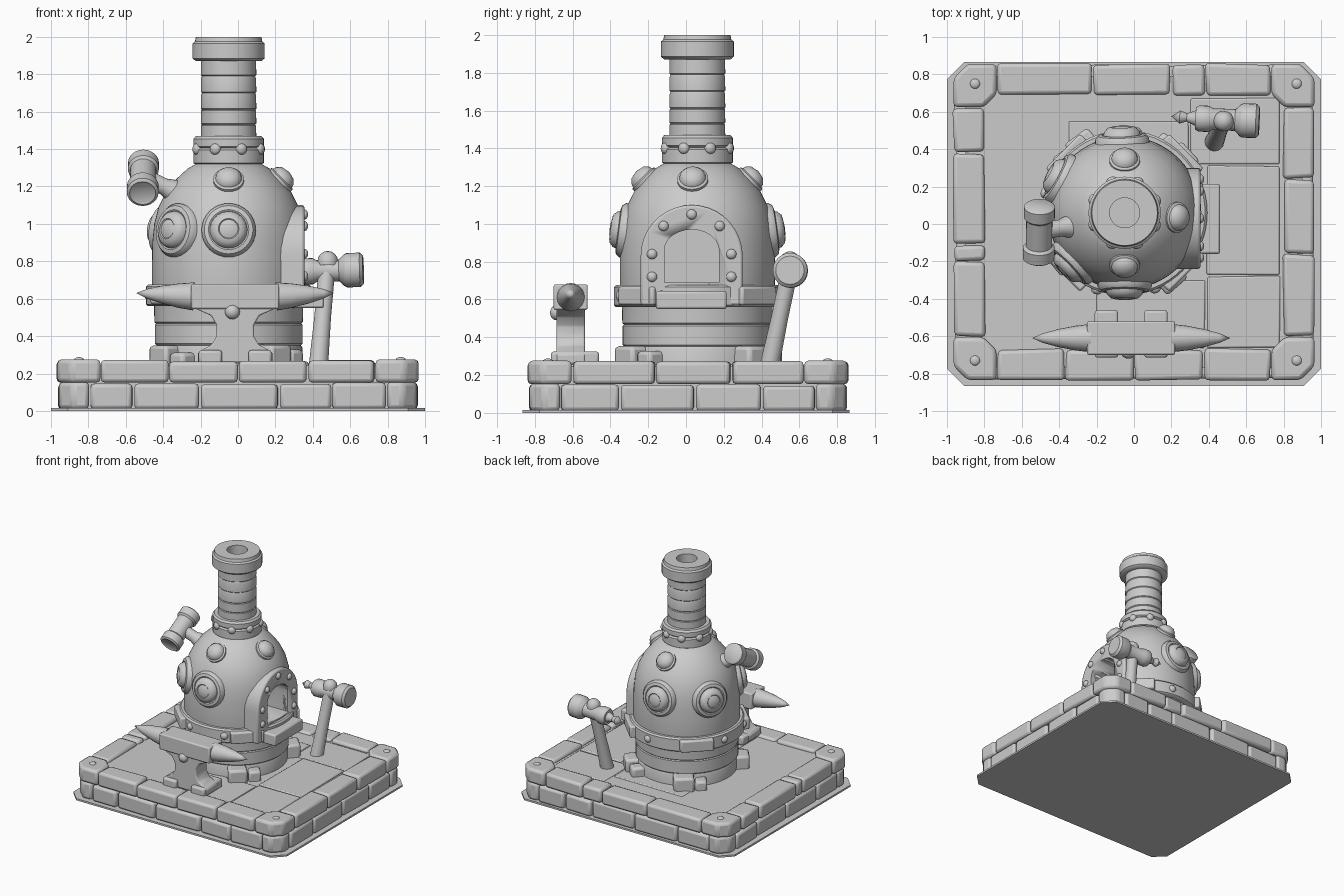
import bpy, bmesh, math, random
from mathutils import Vector, Matrix

if "Cube" in bpy.data.objects:
    bpy.data.objects.remove(bpy.data.objects["Cube"])

random.seed(4)
STONE = bpy.data.materials.new("grey_stone")
STONE.diffuse_color = (0.6, 0.6, 0.6, 1)
STONE.use_nodes = True
STONE.node_tree.nodes["Principled BSDF"].inputs["Base Color"].default_value = STONE.diffuse_color
CX, CY = -0.05, 0.06          # furnace axis


def finish(name, bm, bevel=0.0, matrix=None, angle=40):
    bmesh.ops.recalc_face_normals(bm, faces=bm.faces)
    me = bpy.data.meshes.new(name)
    bm.to_mesh(me)
    bm.free()
    if matrix:
        me.transform(matrix)
    me.materials.append(STONE)
    ob = bpy.data.objects.new(name, me)
    bpy.context.collection.objects.link(ob)
    me.shade_smooth()
    me.set_sharp_from_angle(angle=math.radians(angle))
    if bevel:
        m = ob.modifiers.new("Bevel", 'BEVEL')
        m.width, m.segments, m.limit_method = bevel, 2, 'ANGLE'
    return ob


def prism(name, poly, a, b, bevel=0.0, matrix=None):
    """Polygon in xy extruded from z=a to z=b."""
    bm = bmesh.new()
    f = bm.faces.new([bm.verts.new((x, y, a)) for x, y in poly])
    ext = bmesh.ops.extrude_face_region(bm, geom=[f])
    bmesh.ops.translate(bm, vec=(0, 0, b - a),
                        verts=[v for v in ext["geom"] if isinstance(v, bmesh.types.BMVert)])
    return finish(name, bm, bevel, matrix)


def box(name, x0, x1, y0, y1, z0, z1, bevel=0.02, matrix=None, jit=0.0):
    j = lambda: random.uniform(-jit, jit)
    poly = [(x0 + j(), y0 + j()), (x1 + j(), y0 + j()), (x1 + j(), y1 + j()), (x0 + j(), y1 + j())]
    return prism(name, poly, z0, z1 + j(), bevel, matrix)


def lathe(name, prof, matrix=None, n=48, closed=False, angle=40):
    """Revolve (radius, height) points about z."""
    bm = bmesh.new()
    rings = []
    for r, z in prof:
        if r < 1e-5:
            rings.append([bm.verts.new((0, 0, z))])
        else:
            rings.append([bm.verts.new((r * math.cos(math.tau * i / n), r * math.sin(math.tau * i / n), z))
                          for i in range(n)])
    for a, b in list(zip(rings, rings[1:])) + ([(rings[-1], rings[0])] if closed else []):
        for i in range(n):
            k = (i + 1) % n
            vs = [a[i % len(a)], a[k % len(a)], b[k % len(b)], b[i % len(b)]]
            bm.faces.new(list(dict.fromkeys(vs)))
    return finish(name, bm, 0, matrix, angle)


def aim(origin, direction):
    q = Vector(direction).to_track_quat('Z', 'Y')
    return Matrix.Translation(origin) @ q.to_matrix().to_4x4()


def between(name, a, b, prof, n=24):
    """Lathe along a-b; profile heights are fractions of the length."""
    a, b = Vector(a), Vector(b)
    d = b - a
    return lathe(name, [(r, t * d.length) for r, t in prof], aim(a, d), n)


def rivet(name, pos, direction, r, h):
    prof = [(r, -0.02)] + [(r * math.cos(t), h * math.sin(t)) for t in (0, .4, .8, 1.2)] + [(0, h)]
    lathe(name, [(0, -0.02)] + prof, aim(pos, direction), 16)


def on_axis(z=0.0):
    return Matrix.Translation((CX, CY, z))


def around(deg, r, z):
    a = math.radians(deg)
    return Vector((CX + r * math.cos(a), CY + r * math.sin(a), z))


def radial(deg, up=0.0):
    a = math.radians(deg)
    return Vector((math.cos(a), math.sin(a), up))


# Ground sheet and floor
c = 0.09
prism("ground_sheet", [(-1 + c, -.865), (1 - c, -.865), (1, -.865 + c), (1, .865 - c), (1 - c, .865),
                       (-1 + c, .865), (-1, .865 - c), (-1, -.865 + c)], 0, 0.015)
box("floor", -.9, .9, -.77, .79, 0.01, 0.245, 0)

# Paving slabs
for x0, x1, y0, y1 in [(.39, .78, -.27, .31), (.39, .78, -.66, -.28), (.3, .78, .32, .67),
                       (-.35, .29, .3, .55), (-.2, .38, -.66, -.3)]:
    box("paving_slab", x0, x1, y0, y1, .2, .255, .008, jit=.004)


# Two courses of border bricks
def course(z0, z1, corner, out, fronts, backs, lefts, rights):
    X, Y0, Y1, g = .965 + out, -.835 - out, .855 + out, .005
    for sx in (-1, 1):
        for y, sy in ((Y0, 1), (Y1, -1)):
            w, k = corner, .075
            pts = [(k, 0), (w, 0), (w, w * .7), (w * .7, w), (0, w), (0, k)]
            prism("corner_stone", [(sx * (X - px), y + sy * py) for px, py in pts], z0, z1 + .008, .022)
    for cuts, y0, y1 in ((fronts, Y0, Y0 + .165), (backs, Y1 - .165, Y1)):
        cuts = [-X + corner] + cuts + [X - corner]
        for a, b in zip(cuts, cuts[1:]):
            box("border_brick", a + g, b - g, y0, y1, z0, z1, .02, jit=.006)
    for cuts, x0, x1 in ((lefts, -X, -X + .165), (rights, X - .165, X)):
        cuts = [Y0 + corner] + cuts + [Y1 - corner]
        for a, b in zip(cuts, cuts[1:]):
            box("border_brick", x0, x1, a + g, b - g, z0, z1, .02, jit=.006)


course(.01, .148, .16, -.008, [-.56, -.2, .22, .5], [-.5, -.1, .3, .55], [-.4, 0, .4], [-.35, .05, .4])
course(.152, .268, .23, 0, [-.37, 0, .37], [-.22, .2, .38], [-.2, -.11, .38], [-.16, .24])
for x in (-.85, .87):
    for y in (-.73, .75):
        rivet("corner_stud", (x, y, .272), (0, 0, 1), .028, .016)

# Furnace body with a rounded dome, and its arched opening
body = lathe("furnace_body", [(0, .2), (.385, .2), (.39, .34), (.385, .35), (.395, .36), (.395, .46), (.388, .467),
                              (.397, .475), (.4, .6), (.41, .68), (.41, .8), (.408, .9), (.398, 1.0), (.375, 1.09),
                              (.335, 1.17), (.28, 1.24), (.22, 1.295), (.16, 1.33), (0, 1.34)], on_axis(), 64)


def arch(hw, z0, zs, rise, n=12):
    pts = [(.03 - hw, z0), (.03 + hw, z0)]
    return pts + [(.03 + hw * math.cos(math.pi * i / n), zs + rise * math.sin(math.pi * i / n)) for i in range(n + 1)]


YZ_X = Matrix(((0, 0, 1, 0), (1, 0, 0, 0), (0, 1, 0, 0), (0, 0, 0, 1)))   # profile in yz, extruded along x
frame = prism("door_frame", arch(.27, .57, .83, .27, 18), .1, .355, .012, YZ_X)
cutter = prism("opening_cutter", arch(.145, .69, .86, .11), .08, .7, 0, YZ_X)
cutter.hide_render = True
cutter.hide_viewport = True
for ob in (body, frame):
    m = ob.modifiers.new("Opening", 'BOOLEAN')
    m.object, m.operation, m.solver = cutter, 'DIFFERENCE', 'EXACT'
box("door_shelf", .22, .46, -.16, .215, .55, .645, .012)
for t in (0, 45, 90, 135, 180):
    a = math.radians(t)
    rivet("door_rivet", (.355, .03 + .21 * math.cos(a), .84 + .21 * math.sin(a)), (1, 0, 0), .027, .02)
for y in (-.18, .24):
    rivet("door_rivet", (.355, y, .72), (1, 0, 0), .027, .02)

# Iron band around the waist
lathe("waist_band", [(.37, .56), (.43, .56), (.442, .57), (.442, .665), (.43, .677), (.37, .677)], on_axis(), 64, True)
for d in range(40, 335, 42):
    rivet("band_rivet", around(d, .44, .62), radial(d), .03, .022)
for d in (45, 135, 225, 315):
    m = Matrix.Translation(around(d, .405, 0)) @ Matrix.Rotation(math.radians(d), 4, 'Z')
    box("band_plate", 0, .062, -.13, .13, .57, .668, .012, m)

# Footing stones
for d in (48, 128, 222, 312):
    m = Matrix.Translation(around(d, .4, 0)) @ Matrix.Rotation(math.radians(d), 4, 'Z')
    box("footing_stone", -.09, .08, -.12, .03, .22, .355, .02, m, .008)
    box("footing_stone", -.09, .06, .035, .13, .22, .32, .02, m, .008)

# Portholes
for d in (270, 224, 152, 92):
    lathe("porthole", [(0, -.06), (.145, -.06), (.145, .01), (.13, .03), (.108, .035), (.1, .03), (.095, .05),
                       (.075, .07), (.055, .075), (.05, .07), (.03, .078), (0, .08)],
          aim(around(d, .385, .965), radial(d, .13)), 32)

# Domed studs on the shoulder
for d in (270, 355, 90, 180):
    if d != 180:
        lathe("shoulder_stud", [(0, -.05), (.082, -.05), (.082, .008), (.07, .015), (.066, .03), (.045, .052), (0, .062)],
              aim(around(d, .28, 1.235), radial(d, 1.0)), 24)

# Chimney: collar, pipe and rim
lathe("chimney_collar", [(0, 1.3), (.17, 1.315), (.188, 1.325), (.188, 1.395), (.175, 1.405), (.188, 1.415),
                         (.188, 1.455), (.175, 1.47), (0, 1.47)], on_axis())
for i in range(8):
    rivet("collar_rivet", around(22 + 45 * i, .186, 1.4), radial(22 + 45 * i), .03, .02)
pipe = [(.08, 1.45)]
for z in (1.45, 1.53, 1.61, 1.7, 1.79):
    pipe += [(.142, z), (.148, z + .006), (.147, z + .075)]
lathe("chimney_pipe", pipe + [(.147, 1.89), (.08, 1.89)], on_axis(), closed=True)
lathe("chimney_rim", [(.08, 1.7), (.08, 2.0), (.175, 2.0), (.18, 1.975), (.193, 1.965), (.193, 1.885), (.175, 1.87), (.14, 1.87),
                      (.14, 1.7)], on_axis(), closed=True)
lathe("chimney_plug", [(0, 1.7), (.1, 1.7), (.1, 1.72), (0, 1.72)], on_axis())

# Steam whistle on the left shoulder
between("whistle_barrel", (-.51, -.19, 1.165), (-.505, .1, 1.33),
        [(0, .02), (.06, .02), (.07, 0), (.085, .03), (.085, .22), (.07, .26), (.07, .74), (.083, .78), (.083, .97), (.07, 1), (0, 1)])
between("whistle_stem", (-.5, -.04, 1.25), (-.27, 0, 1.14), [(0, 0), (.045, 0), (.045, .45), (.07, .75), (.09, 1), (0, 1)])

# Hammer leaning at the back right
between("hammer_handle", (.43, .44, .24), (.475, .55, .76), [(0, 0), (.052, 0), (.045, .5), (.045, 1), (0, 1)])
between("hammer_head", (.33, .565, .745), (.67, .55, .755),
        [(0, 0), (.06, 0), (.07, .05), (.07, .2), (.058, .27), (.058, .62), (.085, .7), (.092, .74), (.092, .95), (.075, 1), (0, 1)])
between("hammer_spike", (.35, .565, .745), (.2, .575, .74), [(0, 0), (.05, 0), (.022, .45), (.035, .7), (0, 1)], 12)
rivet("hammer_cap", (.48, .55, .8), (0, 0, 1), .055, .055)

# Anvil: curved waist profile, top block, feet and horns
half = [(.2, .26), (.2, .31), (.17, .33), (.125, .355), (.1, .4), (.1, .46), (.13, .51), (.22, .55)]
XZ_Y = Matrix(((1, 0, 0, 0), (0, 0, 1, 0), (0, 1, 0, 0), (0, 0, 0, 1)))   # profile in xz, extruded along y
ax, ay = -.015, -.61
prism("anvil_waist", [(ax + x, z) for x, z in half] + [(ax - x, z) for x, z in reversed(half)],
      ay - .075, ay + .075, .008, XZ_Y)
box("anvil_top", ax - .235, ax + .235, ay - .09, ay + .09, .545, .68, .01)
for s in (-1, 1):
    box("anvil_foot", *sorted((ax + s * .07, ax + s * .195)), ay - .105, ay + .15, .25, .325, .015)
    horn = between("anvil_horn", (0, 0, 0), (.31, 0, 0),
                   [(0, 0), (.075, 0), (.066, .25), (.048, .55), (.025, .82), (0, 1)], 20)
    horn.data.transform(Matrix.Translation((ax + s * .22, ay, .612)) @ Matrix.Rotation(0 if s > 0 else math.pi, 4, 'Z')
                        @ Matrix.Rotation(-.06, 4, 'Y'))
rivet("anvil_boss", (ax - .015, ay - .075, .53), (0, -1, 0), .04, .035)
